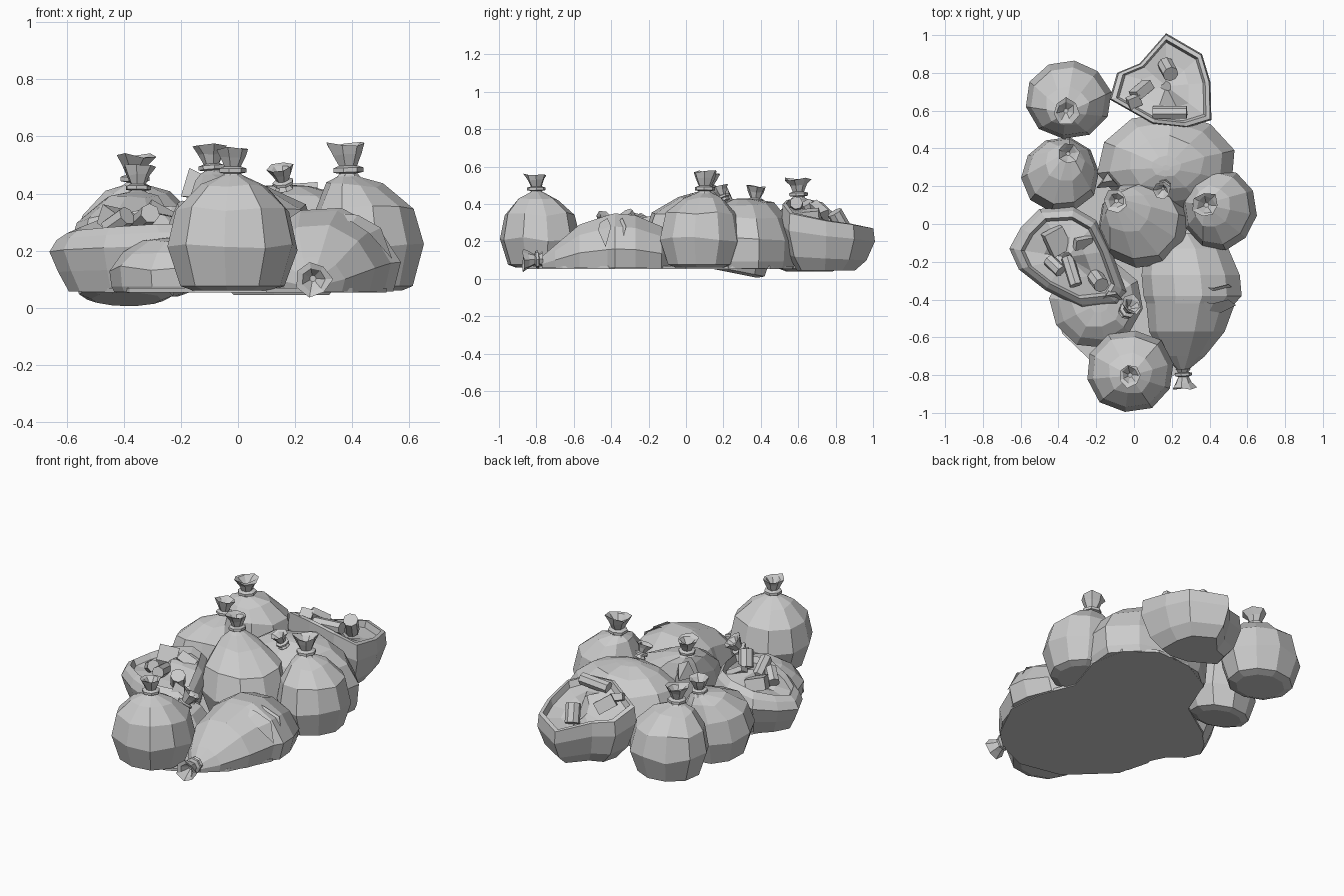
import bpy, math, random
from mathutils import Vector

if "Cube" in bpy.data.objects:
    bpy.data.objects.remove(bpy.data.objects["Cube"])

random.seed(7)
N = 10  # sides of a sack


def make(name, verts, faces):
    me = bpy.data.meshes.new(name)
    me.from_pydata([tuple(v) for v in verts], [], faces)
    me.update()
    ob = bpy.data.objects.new(name, me)
    bpy.context.collection.objects.link(ob)
    return ob


def loft(name, rings, cap_start=True, cap_end=True):
    n = len(rings[0])
    verts = [v for r in rings for v in r]
    faces = [(k * n + i, k * n + (i + 1) % n, (k + 1) * n + (i + 1) % n, (k + 1) * n + i)
             for k in range(len(rings) - 1) for i in range(n)]
    if cap_start:
        faces.append(tuple(reversed(range(n))))
    if cap_end:
        faces.append(tuple(range(len(verts) - n, len(verts))))
    return make(name, verts, faces)


def neck(name, pos, direction, size=1.0):
    # gathered throat, tie band, flared crumpled mouth with a hollow
    q = Vector(direction).to_track_quat('Z', 'Y')
    rings = []
    for r, h, jit in [(.045, -.02, 0), (.03, .0, 0), (.05, .004, 0), (.05, .018, 0), (.03, .025, 0),
                      (.046, .06, .004), (.064, .092, .01), (.045, .082, .006), (.012, .045, 0)]:
        ring = []
        for i in range(7):
            a = math.tau * i / 7
            rr = r + random.uniform(-jit, jit)
            hh = h + random.uniform(-jit, jit)
            ring.append(Vector(pos) + q @ Vector((rr * math.cos(a), rr * math.sin(a), hh)) * size)
        rings.append(ring)
    return loft(name, rings)


# height fraction, radius fraction, lean towards the neck
SACK = [(0, .6, 0), (.04, .8, 0), (.37, 1, 0), (.70, .87, .15), (.9, .52, .6), (.97, .22, .95), (1, .11, 1)]
MOUND = [(0, .93, 0), (.1, .97, 0), (.42, 1, 0), (.74, .82, .05), (.92, .56, .1), (.99, .22, .3), (1, .06, .4)]


def sack(name, c, rx, ry, z0, z1, top, profile=SACK, neck_size=1.0, tilt=0):
    rings = []
    phase = random.uniform(0, .6)
    wob = [random.uniform(.98, 1.05) for _ in range(N)]
    for k, (h, r, lean) in enumerate(profile):
        cx = c[0] + (top[0] - c[0]) * lean
        cy = c[1] + (top[1] - c[1]) * lean
        ring = []
        for i in range(N):
            a = phase + math.tau * i / N
            pleat = .93 if k >= 4 and i % 2 else 1
            s = r * wob[i] * pleat
            dz = random.uniform(-.012, .012) if 1 < k < 5 else 0
            dz -= tilt * s * ry * math.sin(a)
            ring.append(Vector((cx + rx * s * math.cos(a), cy + ry * s * math.sin(a), z0 + (z1 - z0) * h + dz)))
        rings.append(ring)
    loft(name, rings)
    if neck_size:
        neck(name + "_neck", (top[0], top[1], z1), (.25 * (top[0] - c[0]), .25 * (top[1] - c[1]), .5), neck_size)


# upright tied sacks
sack("front_sack", (-.02, -.78), .235, .22, .06, .47, (-.02, -.80))
sack("right_sack", (.455, .08), .195, .215, .06, .47, (.385, .1), neck_size=1.1)
sack("middle_sack", (.05, 0), .245, .23, .06, .48, (-.09, .12), neck_size=.95)
sack("back_left_sack", (-.345, .66), .225, .21, .04, .44, (-.36, .6), neck_size=1.05)
sack("left_sack", (-.39, .26), .205, .2, .03, .41, (-.35, .37), neck_size=.9, tilt=.2)

# broad slumped sacks with flat undersides
sack("large_back_sack", (.17, .33), .36, .265, .055, .43, (.17, .25), MOUND, neck_size=0)
neck("large_back_sack_neck", (.16, .2, .43), (-.1, -.2, .5), .75)
sack("left_slumped_sack", (-.2, -.42), .24, .23, .055, .25, (-.15, -.42), MOUND, neck_size=0)
neck("left_slumped_sack_neck", (-.04, -.46, .26), (.3, .3, .6), .9)

# sack lying on its side: y, centre x, half width, top
rings = []
for y, xc, w, top in [(-.05, .26, .10, .20), (-.13, .28, .22, .28), (-.27, .30, .26, .34), (-.38, .31, .26, .35),
                      (-.42, .30, .235, .34), (-.57, .28, .20, .29), (-.70, .265, .11, .18), (-.77, .26, .03, .12)]:
    ring = []
    for px, pz in [(-.88, 0), (-1, .3), (-.8, .7), (-.35, .97), (.2, 1), (.7, .76), (1, .35), (.9, 0)]:
        ring.append(Vector((xc + w * px, y, .058 + (top - .058) * pz)))
    rings.append(ring)
loft("lying_sack", rings)
neck("lying_sack_neck", (.26, -.785, .105), (.05, -1, -.05), .95)
for i, y in enumerate((-.34, -.42)):
    make(f"lying_sack_fold_{i}", [(.26, y + .02, .34), (.42, y, .325), (.50, y + .02, .28), (.54, y - .01, .17),
                                  (.46, y - .05, .26), (.40, y - .04, .30)], [(0, 1, 5), (1, 2, 4, 5), (2, 3, 4)])


# torn-open sacks: rim outline with heights, thick rolled edge, heaped inside
# profile rows: plan scale, height fraction, height offset
def open_sack(name, rim, z0, profile):
    rim = [Vector(p) for p in rim]
    c = sum(rim, Vector()) / len(rim)
    loft(name, [[Vector((c.x + (p.x - c.x) * s, c.y + (p.y - c.y) * s, z0 + (p.z - z0) * zf + dz)) for p in rim]
                for s, zf, dz in profile])


open_sack("left_open_sack",
          [(-.66, -.13, .25), (-.61, -.24, .26), (-.47, -.35, .27), (-.27, -.45, .28), (-.08, -.43, .28),
           (-.04, -.36, .29), (-.12, -.14, .33), (-.2, .02, .34), (-.32, .09, .33), (-.5, .08, .30),
           (-.6, -.02, .27)], .058,
          [(.78, 0, 0), (.9, .35, 0), (1, .72, 0), (.92, .93, 0), (.80, 1.06, 0), (.74, 1, -.02), (.4, .98, 0),
           (.1, 1, 0)])
open_sack("back_open_sack",
          [(-.13, .66, .36), (.1, .53, .41), (.28, .51, .39), (.41, .55, .34), (.405, .75, .30), (.36, .9, .28),
           (.17, 1.01, .26), (.03, .85, .29), (-.09, .80, .31)], .045,
          [(.62, 0, 0), (.84, .25, 0), (1, .72, 0), (.97, 1, .01), (.88, 1, .015), (.83, 1, -.02), (.5, .9, 0),
           (.1, .92, 0)])


# rubbish spilling from the open sacks
def junk(name, pos, rot, size, sides):
    if sides == 4:
        bpy.ops.mesh.primitive_cube_add(size=1, location=pos, rotation=rot)
        bpy.context.object.scale = size
    else:
        bpy.ops.mesh.primitive_cylinder_add(vertices=sides, radius=size[0], depth=size[2], location=pos, rotation=rot)
    bpy.context.object.name = name


junk("left_carton", (-.41, -.09, .30), (.3, .2, .5), (.11, .13, .07), 4)
junk("left_bottle", (-.33, -.25, .31), (1.3, 0, .3), (.035, 0, .16), 7)
junk("left_can", (-.19, -.3, .31), (.5, .4, 0), (.042, 0, .10), 8)
junk("left_small_can", (-.42, -.22, .30), (1.1, 0, .8), (.035, 0, .10), 7)
junk("left_scrap", (-.27, -.1, .33), (.6, .5, .2), (.1, .06, .03), 4)
junk("back_can", (.18, .82, .31), (.5, .3, 0), (.042, 0, .11), 8)
junk("back_bottle", (.19, .59, .40), (.1, 1.5, .1), (.035, 0, .18), 7)
junk("back_carton", (.04, .71, .36), (.4, .5, .7), (.11, .05, .07), 4)
junk("back_scrap", (.0, .65, .39), (.5, .2, .4), (.07, .06, .04), 4)

# raised peaks of loose sack cloth
for i, (x, y, z) in enumerate([(-.14, .22, .48), (-.12, -.38, .33)]):
    make(f"loose_flap_{i}", [(x - .06, y - .03, z - .09), (x + .06, y - .02, z - .09), (x, y + .05, z - .1),
                             (x - .03, y, z + .01), (x + .03, y + .01, z - .02)],
         [(0, 1, 4, 3), (1, 2, 4), (2, 0, 3), (2, 3, 4)])

# flat underside joining the slumped sacks
edge = [(.26, -.78), (.4, -.66), (.52, -.42), (.5, -.2), (.42, 0), (.5, .25), (.46, .45), (.3, .57), (.08, .56),
        (-.12, .45), (-.22, .2), (-.46, .04), (-.55, -.12), (-.43, -.36), (-.38, -.58), (-.15, -.8), (.1, -.85)]
loft("flat_underside", [[Vector((x, y, z)) for x, y in reversed(edge)] for z in (.07, .054)])
